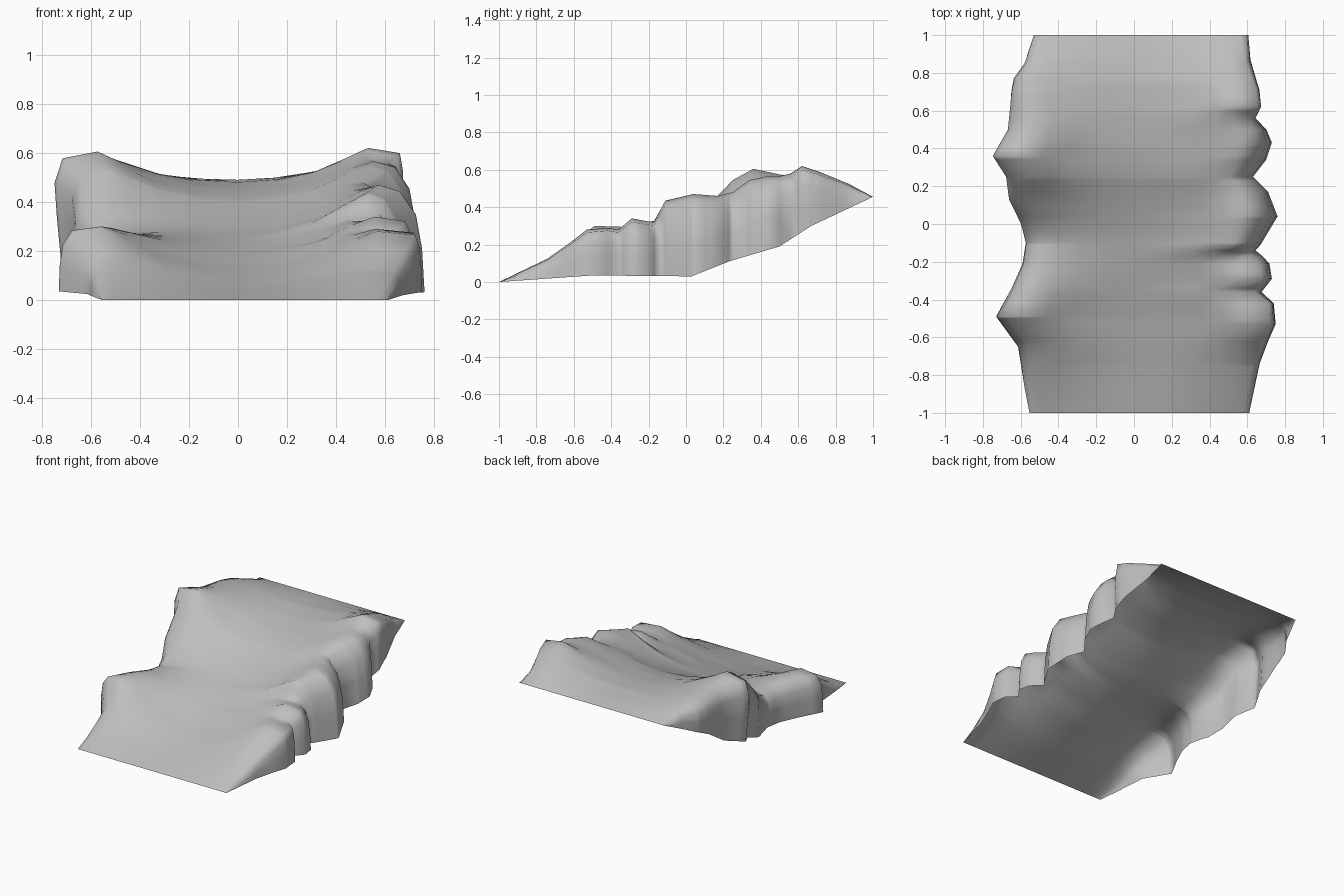
import bpy
import bmesh

cube = bpy.data.objects.get("Cube")
if cube:
    bpy.data.objects.remove(cube, do_unlink=True)


def sample(profile, y):
    """Linear interpolation of the values in a profile sorted by y."""
    for start, end in zip(profile, profile[1:]):
        if y <= end[0]:
            t = (y - start[0]) / (end[0] - start[0])
            return [a + (b - a) * t for a, b in zip(start[1:], end[1:])]
    return list(profile[-1][1:])


# Lower edge of the side walls: y, height
base_edge = [(-1, 0), (-.5, .035), (.03, .03), (.23, .11), (.5, .19), (.67, .3), (1, .455)]

# Walkable middle of the slope, with a soft step halfway: y, height
floor_line = [(-1, 0), (-.75, .065), (-.5, .14), (-.25, .225), (-.05, .285), (.1, .345),
              (.25, .41), (.4, .45), (.6, .48), (.75, .49), (.9, .475), (1, .455)]

# Rocky flanks: y, half width, crest height
left_flank = [(-1, .61, 0), (-.74, .665, .125), (-.62, .71, .21), (-.53, .75, .28),
              (-.42, .74, .29), (-.36, .675, .28), (-.29, .73, .34), (-.21, .717, .325),
              (-.17, .68, .32), (-.14, .643, .38), (-.11, .67, .435), (.04, .76, .47),
              (.17, .71, .46), (.25, .63, .48), (.34, .7, .545), (.43, .73, .565),
              (.5, .705, .565), (.56, .65, .58), (.62, .68, .62), (.71, .67, .59),
              (.87, .62, .525), (1, .605, .455)]
right_flank = [(-1, .553, 0), (-.87, .58, .05), (-.65, .617, .17), (-.49, .735, .3),
               (-.34, .66, .295), (-.21, .605, .275), (-.1, .59, .265), (0, .617, .315),
               (.13, .68, .42), (.25, .695, .545), (.36, .765, .605), (.5, .685, .575),
               (.7, .665, .545), (.77, .65, .53), (.85, .59, .51), (1, .53, .455)]

# Wall shape: y, inset of the foot, inset of the shoulder
left_wall = [(-1, 0, .04), (-.42, 0, .025), (-.29, 0, .05), (.04, 0, .1),
             (.43, 0, .09), (.61, .01, .02), (1, 0, .04)]
right_wall = [(-1, 0, .06), (-.49, .005, .06), (.36, .045, .05), (1, 0, .05)]


def half_section(flank, wall_shape, y):
    """Points from the foot of the wall, over the crest, towards the middle."""
    width, crest = sample(flank, y)
    foot, shoulder = sample(wall_shape, y)
    base = sample(base_edge, y)[0]
    floor = sample(floor_line, y)[0]
    wall = crest - base
    # The inner bank follows a softened crest, so the gullies fade inwards
    reach = min(.14, 1 - abs(y))
    soft = sum(sample(flank, y + d)[1] for d in (-reach, -reach / 2, 0, reach / 2, reach)) / 5
    rise = soft - floor
    ridge = (width - .18 + .56) / 2
    return [
        (width - foot, base),
        (width - foot / 2 - shoulder * .1, base + wall * .4),
        (width - shoulder * .35, base + wall * .72),
        (width - shoulder, base + wall * .94),
        (ridge, crest),
        (ridge - .09, floor + ((soft + crest) / 2 - floor) * .8),
        (ridge - .21, floor + rise * .42),
        (ridge - .37, floor + rise * .11),
    ]


# Loft the open shell through cross-sections from front to back
stations = sorted({p[0] for line in (base_edge, floor_line, left_flank, right_flank) for p in line})
bm = bmesh.new()
rows = []
for y in stations:
    right = [(-x, z) for x, z in half_section(right_flank, right_wall, y)]
    left = half_section(left_flank, left_wall, y)
    section = right + [(0, sample(floor_line, y)[0])] + left[::-1]
    rows.append([bm.verts.new((x, y, z)) for x, z in section])
for front, back in zip(rows, rows[1:]):
    for i in range(len(front) - 1):
        bm.faces.new((front[i], front[i + 1], back[i + 1], back[i]))
for face in bm.faces:
    face.smooth = True

mesh = bpy.data.meshes.new("rock_ramp")
bm.to_mesh(mesh)
bm.free()
rock_ramp = bpy.data.objects.new("rock_ramp", mesh)
bpy.context.collection.objects.link(rock_ramp)

# Plain grey stone
stone = bpy.data.materials.new("grey_stone")
stone.use_nodes = True
colour = (.52, .52, .52, 1)
stone.diffuse_color = colour
stone.node_tree.nodes["Principled BSDF"].inputs["Base Color"].default_value = colour
mesh.materials.append(stone)
